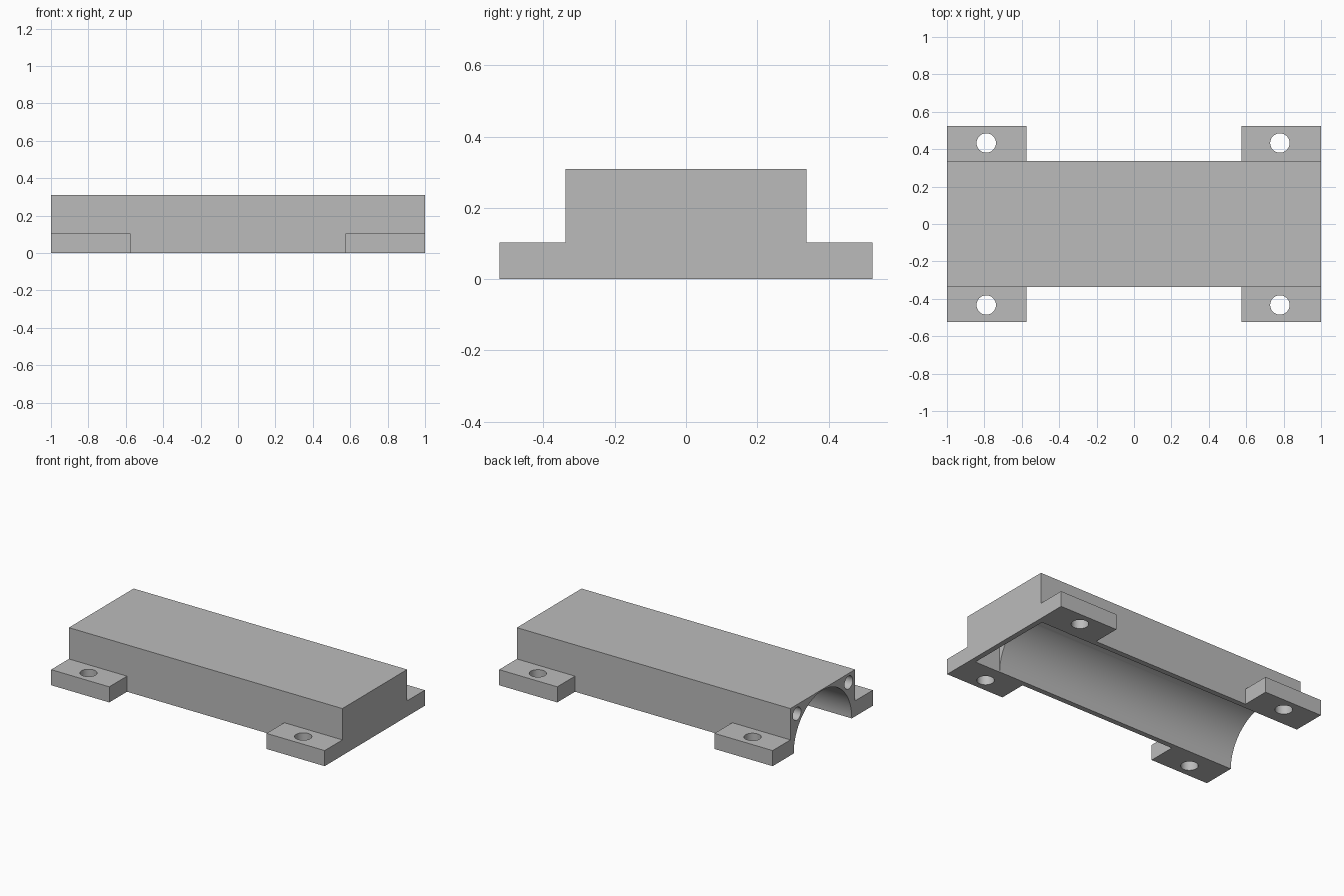
import bpy, bmesh
from math import pi, radians
from mathutils import Matrix, Vector

if "Cube" in bpy.data.objects:
    bpy.data.objects.remove(bpy.data.objects["Cube"], do_unlink=True)

BODY_Y, TAB_Y = 0.338, 0.523
HEIGHT, TAB_Z, TAB_X = 0.31, 0.103, 0.575

grey = bpy.data.materials.new("plain grey")
grey.use_nodes = True
grey.diffuse_color = (0.5, 0.5, 0.5, 1)
grey.node_tree.nodes["Principled BSDF"].inputs["Base Color"].default_value = (0.5, 0.5, 0.5, 1)


def add_box(bm, low, high):
    low, high = Vector(low), Vector(high)
    size = Matrix.Diagonal((*(high - low), 1))
    bmesh.ops.create_cube(bm, size=1, matrix=Matrix.Translation((low + high) / 2) @ size)


def make_object(name, bm):
    bmesh.ops.recalc_face_normals(bm, faces=bm.faces)
    mesh = bpy.data.meshes.new(name)
    bm.to_mesh(mesh)
    bm.free()
    obj = bpy.data.objects.new(name, mesh)
    bpy.context.collection.objects.link(obj)
    mesh.materials.append(grey)
    return obj


def rod(name, start, end, radius, sides):
    start, end = Vector(start), Vector(end)
    turn = (end - start).to_track_quat('Z', 'Y').to_matrix().to_4x4()
    bm = bmesh.new()
    bmesh.ops.create_cone(bm, cap_ends=True, segments=sides, radius1=radius, radius2=radius,
                          depth=(end - start).length,
                          matrix=Matrix.Translation((start + end) / 2) @ turn)
    return make_object(name, bm)


def cut(target, cutter):
    cutter.hide_render = True
    bpy.context.view_layer.objects.active = target
    mod = target.modifiers.new("cut", 'BOOLEAN')
    mod.operation, mod.solver, mod.object = 'DIFFERENCE', 'EXACT', cutter
    bpy.ops.object.modifier_apply(modifier=mod.name)
    bpy.data.objects.remove(cutter, do_unlink=True)


# Block with four mounting tabs pulled out of its lower corners
bm = bmesh.new()
add_box(bm, (-1, -BODY_Y, 0), (1, BODY_Y, HEIGHT))
for point, normal in (((TAB_X, 0, 0), (1, 0, 0)), ((-TAB_X, 0, 0), (1, 0, 0)),
                      ((0, 0, TAB_Z), (0, 0, 1))):
    bmesh.ops.bisect_plane(bm, geom=bm.verts[:] + bm.edges[:] + bm.faces[:],
                           plane_co=point, plane_no=normal)
bm.normal_update()
corners = []
for face in bm.faces:
    c = face.calc_center_median()
    if abs(face.normal.y) > 0.9 and abs(c.x) > TAB_X and c.z < TAB_Z:
        corners.append(face)
pulled = bmesh.ops.extrude_discrete_faces(bm, faces=corners)["faces"]
for face in pulled:
    for v in face.verts:
        v.co.y = TAB_Y if v.co.y > 0 else -TAB_Y
bmesh.ops.remove_doubles(bm, verts=bm.verts, dist=0.0001)
bmesh.ops.dissolve_limit(bm, angle_limit=radians(1), verts=bm.verts, edges=bm.edges)
body = make_object("channel_housing", bm)

# Half-round channel, open at one end
cut(body, rod("channel_cutter", (-1.1, 0, 0), (0.8, 0, 0), 0.303, 96))

# Square pocket behind the closed end wall
bm = bmesh.new()
add_box(bm, (0.78, -0.305, -0.1), (0.965, 0.305, 0.285))
cut(body, make_object("pocket_cutter", bm))

# Long holes above the channel shoulders and bolt holes through the tabs
for side in (-1, 1):
    cut(body, rod("long_hole_cutter", (-1.1, side * 0.27, 0.25), (0.8, side * 0.27, 0.25), 0.043, 32))
    for x in (-0.79, 0.78):
        y = side * 0.433
        cut(body, rod("bolt_hole_cutter", (x, y, -0.1), (x, y, 0.2), 0.052, 32))

# Smooth curved walls, crisp edges
bpy.ops.object.select_all(action='DESELECT')
body.select_set(True)
bpy.context.view_layer.objects.active = body
bpy.ops.object.shade_smooth_by_angle(angle=radians(30))
